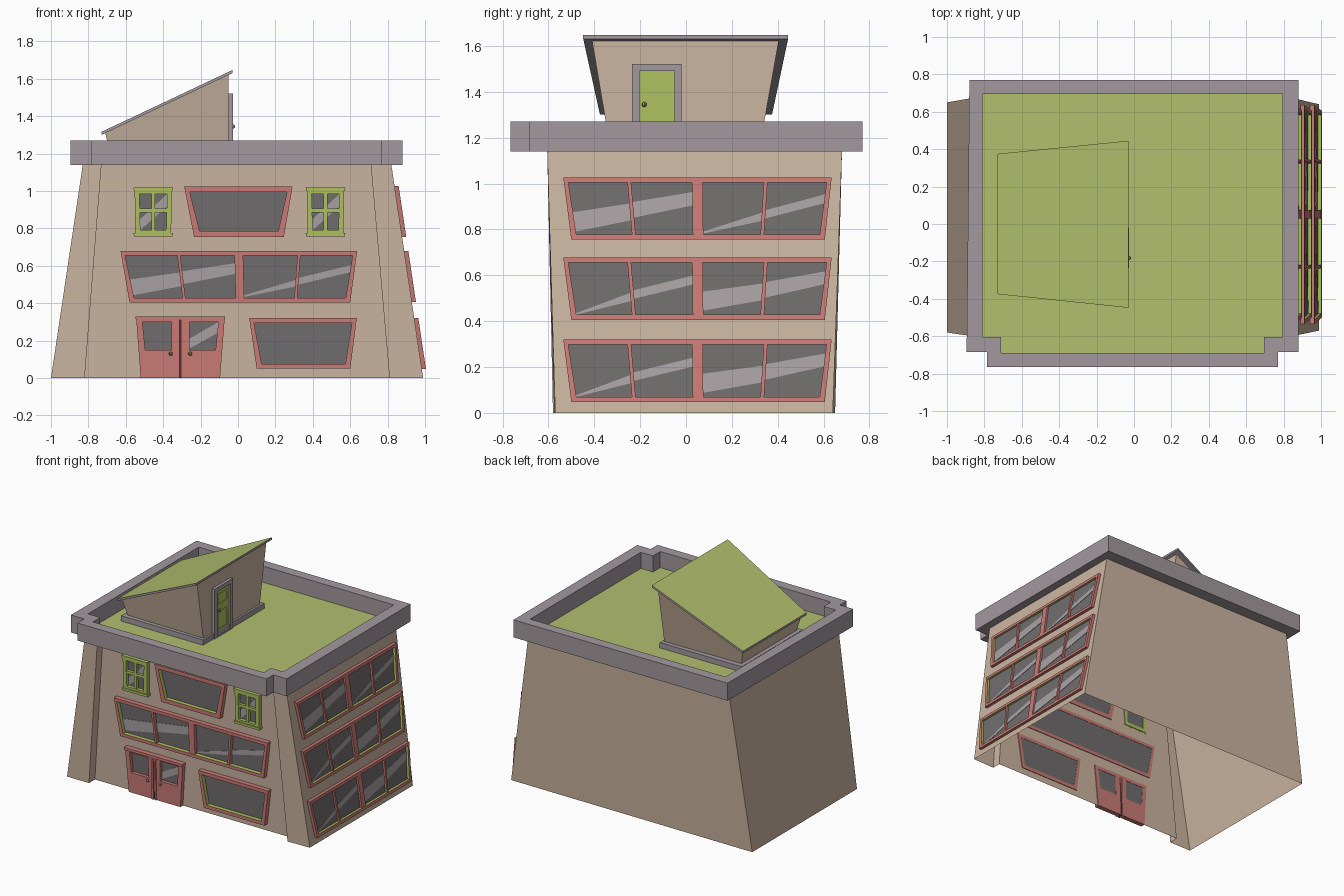
import bpy, bmesh
from mathutils import Vector

if "Cube" in bpy.data.objects:
    bpy.data.objects.remove(bpy.data.objects["Cube"])


def material(name, r, g, b):
    m = bpy.data.materials.new(name)
    lin = [((c / 255 + 0.055) / 1.055) ** 2.4 for c in (r, g, b)]
    m.diffuse_color = (*lin, 1)
    m.use_nodes = True
    m.node_tree.nodes["Principled BSDF"].inputs["Base Color"].default_value = m.diffuse_color
    return m


TAN = material("tan_wall", 203, 181, 161)
GREY = material("stone_grey", 162, 153, 158)
GREEN = material("roof_green", 178, 191, 110)
LIME = material("lime_trim", 176, 194, 96)
RED = material("red_trim", 203, 124, 118)
GLASS = material("dark_glass", 112, 109, 109)
SHINE = material("glass_reflection", 170, 162, 165)
BRASS = material("brass", 160, 138, 70)
DARK = material("dark_gap", 95, 55, 55)


def make(name, verts, faces, mats, idx=None, fix=False):
    me = bpy.data.meshes.new(name)
    me.from_pydata([tuple(v) for v in verts], [], faces)
    for m in mats:
        me.materials.append(m)
    if idx:
        for p, i in zip(me.polygons, idx):
            p.material_index = i
    if fix:
        bm = bmesh.new()
        bm.from_mesh(me)
        bmesh.ops.recalc_face_normals(bm, faces=bm.faces)
        bm.to_mesh(me)
        bm.free()
    ob = bpy.data.objects.new(name, me)
    bpy.context.collection.objects.link(ob)
    return ob


def loft(name, loops, mat, cap=False):
    """Skin a stack of closed loops."""
    n = len(loops[0])
    verts = [v for l in loops for v in l]
    faces = [(k * n + i, k * n + (i + 1) % n, (k + 1) * n + (i + 1) % n, (k + 1) * n + i)
             for k in range(len(loops) - 1) for i in range(n)]
    if cap:
        faces.append(tuple(range((len(loops) - 1) * n, len(loops) * n)))
    return make(name, verts, faces, [mat])


def at(pts, z):
    return [(x, y, z) for x, y in pts]


# wall mappings: (u along wall, height, distance outward) -> world
def front(u, z, d): return (u, -0.51 - 0.026 * z - d, z)
def right(u, z, d): return (0.99 - 0.149 * z + d, u, z)
def hut(u, z, d): return (-0.05 + d, u, z)


def quad(z0, z1, b0, b1, t0, t1):
    return [(b0, z0), (b1, z0), (t1, z1), (t0, z1)]


def inset(q, t):
    s = [(1, 1), (-1, 1), (-1, -1), (1, -1)]
    return [(u + a * t, z + b * t) for (u, z), (a, b) in zip(q, s)]


def bil(q, s, t):
    a, b, c, d = [Vector(p) for p in q]
    return tuple(a.lerp(b, s).lerp(d.lerp(c, s), t))


def prism(name, M, q, d0, d1, mat):
    v = [M(*p, d0) for p in q] + [M(*p, d1) for p in q]
    f = [(0, 1, 2, 3), (4, 5, 6, 7)] + [(i, (i + 1) % 4, 4 + (i + 1) % 4, 4 + i) for i in range(4)]
    return make(name, v, f, [mat], fix=True)


def ring(name, M, outer, inner, d, mat, lining):
    """Frame with a hole; the reveal inside has its own colour."""
    v = [M(*p, e) for q, e in ((outer, -.005), (outer, d), (inner, d), (inner, -.005)) for p in q]
    f, idx = [], []
    for k in range(4):
        for i in range(4):
            j, k2 = (i + 1) % 4, (k + 1) % 4
            f.append((k * 4 + i, k * 4 + j, k2 * 4 + j, k2 * 4 + i))
            idx.append(1 if k == 2 else 0)
    return make(name, v, f, [mat, lining], idx, fix=True)


def shine(name, M, q, s0, s1, st):
    a0, a1, b0, b1 = st
    p = [bil(q, s0, a0), bil(q, s1, b0), bil(q, s1, b1), bil(q, s0, a1)]
    prism(name, M, p, 0.004, 0.008, SHINE)


def bar(name, M, q, f, w, d, mat):
    (u0, z0), (u1, z1) = bil(q, f, 0), bil(q, f, 1)
    prism(name, M, [(u0 - w / 2, z0), (u0 + w / 2, z0), (u1 + w / 2, z1), (u1 - w / 2, z1)], 0, d, mat)


def window(name, M, q, t, mat, bars=(), stripes=(), d=0.022, lining=LIME):
    inner = inset(q, t)
    ring(name + "_frame", M, q, inner, d, mat, lining)
    prism(name + "_glass", M, inner, -0.003, 0.005, GLASS)
    for f, w in bars:
        bar(name + "_mullion", M, inner, f, w, d - 0.003, mat)
    for s0, s1, st in stripes:
        shine(name + "_reflection", M, inner, s0, s1, st)


def knob(name, loc):
    bm = bmesh.new()
    bmesh.ops.create_uvsphere(bm, u_segments=8, v_segments=6, radius=0.011)
    me = bpy.data.meshes.new(name)
    bm.to_mesh(me)
    bm.free()
    me.materials.append(BRASS)
    ob = bpy.data.objects.new(name, me)
    ob.location = loc
    bpy.context.collection.objects.link(ob)


# tapered walls with a recessed front bay, open underneath
low = [(-1, -.58), (-.82, -.58), (-.82, -.51), (.81, -.51), (.81, -.575), (.99, -.57), (.99, .64), (-1, .65)]
top = [(-.83, -.605), (-.73, -.605), (-.73, -.54), (.71, -.54), (.71, -.605), (.82, -.605), (.82, .68), (-.83, .68)]
loft("building_walls", [at(low, 0), at(top, 1.14)], TAN)

# parapet and roof deck
out_p = [(-.895, -.685), (-.785, -.685), (-.785, -.765), (.77, -.765), (.77, -.685), (.88, -.685), (.88, .77), (-.88, .77)]
in_p = [(-.81, -.605), (-.71, -.605), (-.71, -.69), (.695, -.69), (.695, -.605), (.795, -.605), (.795, .695), (-.81, .695)]
loft("parapet", [at(top, 1.14), at(out_p, 1.14), at(out_p, 1.27), at(in_p, 1.27), at(in_p, 1.15)], GREY)
make("roof_deck", at(in_p, 1.15), [tuple(range(8))], [GREEN])

# rooftop hut: curb, flared walls, sloping roof
loft("hut_curb", [at([(-.71, -.36), (-.035, -.36), (-.035, .36), (-.71, .36)], z) for z in (1.15, 1.19)], GREY, True)
loft("hut_walls", [at([(-.67, -.32), (-.05, -.33), (-.05, .32), (-.67, .31)], 1.15),
                   [(-.71, -.35, 1.31), (-.05, -.41, 1.625), (-.05, .405, 1.625), (-.71, .345, 1.31)]], TAN)
slope = [(-.73, -.375), (-.03, -.448), (-.03, .445), (-.73, .375)]
rv = [(x, y, 1.3 + (x + .73) * .472 + h) for h in (0, .016) for x, y in slope]
rf = [(3, 2, 1, 0), (4, 5, 6, 7)] + [(i, (i + 1) % 4, 4 + (i + 1) % 4, 4 + i) for i in range(4)]
make("hut_roof", rv, rf, [GREY, GREEN], [0, 1, 0, 0, 0, 0])

# hut door
dq = quad(1.15, 1.52, -.235, -.02, -.235, -.02)
di = quad(1.155, 1.49, -.203, -.05, -.203, -.05)
ring("hut_door_frame", hut, dq, di, .022, GREY, GREY)
prism("hut_door", hut, di, 0, .01, LIME)
for z0, z1 in ((1.19, 1.33), (1.375, 1.46)):
    p = quad(z0, z1, -.185, -.068, -.185, -.068)
    ring("hut_door_panel", hut, p, inset(p, .012), .015, LIME, LIME)
knob("hut_door_knob", (-.026, -.182, 1.345))

# reflection patterns: (start, end, heights at both ends)
wide = [(.06, .43, .28, .60), (.32, .62, .58, .83)]
thin = [(0, .03, .27, .43), (.3, .46, .6, .77)]
spans = [(0, .236), (.236, .5), (.5, .764), (.764, 1)]
four = [(.236, .016), (.5, .046), (.764, .016)]


def pattern(a, b):
    return [(s[0], s[1], st) for s, st in zip(spans, a + b)]


# right side: three window bands
for z, a, b in ((.048, thin, wide), (.406, thin, wide), (.755, wide, thin)):
    window("side_window", right, quad(z, z + .272, -.50, .605, -.535, .635), .022, RED, four, pattern(a, b))

# front windows
window("ground_window", front, quad(.05, .32, .10, .60, .06, .635), .026, RED, d=.035)
window("band_window", front, quad(.405, .68, -.58, .60, -.628, .637), .024, RED, four, pattern(wide, thin), d=.035)
window("upper_window", front, quad(.755, 1.025, -.235, .245, -.288, .292), .03, RED, d=.035)
for c in (-.453, .468):
    q = quad(.765, 1.01, c - .095, c + .095, c - .1, c + .1)
    window("small_window", front, q, .026, LIME, [(.5, .02)], [(0, 1, (0, .3, .65, 1))], d=.03)
    prism("small_window_crossbar", front, quad(.885, .906, c - .08, c + .08, c - .08, c + .08), 0, .026, LIME)
    for z in (.757, 1.0):
        prism("small_window_ledge", front, quad(z, z + .018, c - .103, c + .103, c - .106, c + .106), 0, .036, LIME)

# double entrance door, mirrored about its middle
mid = -.308
for s in (-1, 1):
    def half(u, z, d, s=s): return front(mid + s * u, z, d)
    leaf = quad(0, .325, .01, .212, .01, .237)
    pane = quad(.15, .30, .048, .188, .048, .203)
    ring("entrance_door", half, leaf, pane, .03, RED, RED)
    prism("entrance_door_glass", half, pane, -.003, .005, GLASS)
    prism("entrance_door_stile", half, quad(0, .325, .004, .018, .004, .018), 0, .038, RED)
    knob("entrance_door_knob", half(.052, .13, .036))
    if s == 1:
        shine("entrance_door_reflection", half, pane, 0, 1, (.05, .4, .6, 1))
prism("entrance_lintel", front, quad(.31, .33, mid - .238, mid + .238, mid - .24, mid + .24), 0, .038, RED)
prism("entrance_gap", front, quad(0, .31, mid - .012, mid + .012, mid - .012, mid + .012), 0, .028, DARK)
